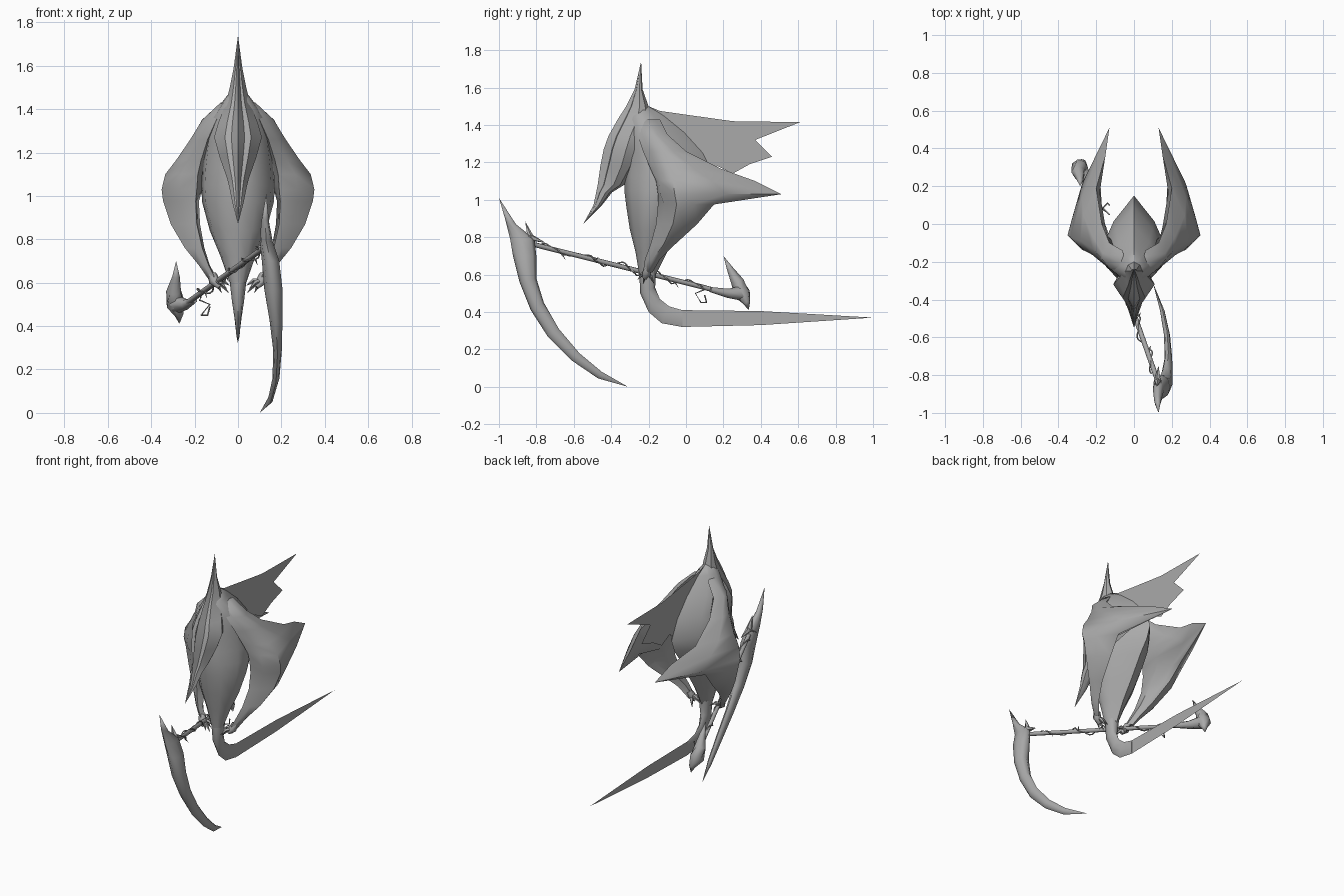
import bpy, bmesh, math
from mathutils import Vector

cube = bpy.data.objects.get("Cube")
if cube:
    bpy.data.objects.remove(cube)

grey = bpy.data.materials.new("stone grey")
grey.use_nodes = True
colour = (0.4, 0.4, 0.4, 1)
grey.diffuse_color = colour
grey.node_tree.nodes["Principled BSDF"].inputs["Base Color"].default_value = colour


def finish(name, bm, angle):
    """Turn a bmesh into a smooth shaded object."""
    bmesh.ops.remove_doubles(bm, verts=bm.verts, dist=0.0005)
    bmesh.ops.recalc_face_normals(bm, faces=bm.faces)
    mesh = bpy.data.meshes.new(name)
    bm.to_mesh(mesh)
    bm.free()
    mesh.materials.append(grey)
    obj = bpy.data.objects.new(name, mesh)
    bpy.context.collection.objects.link(obj)
    bpy.ops.object.select_all(action="DESELECT")
    obj.select_set(True)
    bpy.context.view_layer.objects.active = obj
    bpy.ops.object.shade_smooth_by_angle(angle=math.radians(angle))
    return obj


def loft(name, rings, angle=60):
    """Skin a series of rings that all have the same point count."""
    bm = bmesh.new()
    rows = [[bm.verts.new(p) for p in ring] for ring in rings]
    count = len(rows[0])
    for low, high in zip(rows, rows[1:]):
        for i in range(count):
            j = (i + 1) % count
            bm.faces.new((low[i], low[j], high[j], high[i]))
    bm.faces.new(rows[0])
    bm.faces.new(rows[-1])
    return finish(name, bm, angle)


def tube(name, path, radii, sides=6):
    """Round tube along a path with a radius for each point."""
    path = [Vector(p) for p in path]
    rings = []
    for i, p in enumerate(path):
        along = path[min(i + 1, len(path) - 1)] - path[max(i - 1, 0)]
        turn = along.to_track_quat("Z", "Y")
        rings.append([p + turn @ Vector((math.cos(a), math.sin(a), 0)) * radii[i]
                      for a in (math.tau * k / sides for k in range(sides))])
    return loft(name, rings)


def upright(name, rows, profile, angle=60):
    """Symmetric loft from rows of height, front, back, half width."""
    rings = []
    for z, front, back, w in rows:
        half = [(x * w, front + t * (back - front)) for x, t in profile]
        pts = [(0, front, z)] + [(x, y, z) for x, y in half]
        pts += [(0, back, z)] + [(-x, y, z) for x, y in reversed(half)]
        rings.append(pts)
    return loft(name, rings, angle)


def curved_blade(name, rows):
    """Oval loft from rows of outer edge, inner edge (y, z), centre x, half width."""
    rings = []
    for y1, z1, y2, z2, x, w in rows:
        y, z = (y1 + y2) / 2, (z1 + z2) / 2
        rings.append([(x + w * math.sin(a), y + math.cos(a) * (y1 - y),
                       z + math.cos(a) * (z1 - z))
                      for a in (math.tau * k / 8 for k in range(8))])
    return loft(name, rings)


def sheet(name, outline):
    """Thin upright membrane on the centre plane."""
    bm = bmesh.new()
    bm.faces.new([bm.verts.new((0, y, z)) for y, z in outline])
    return finish(name, bm, 60)


def mirror(obj):
    obj.modifiers.new("mirror", "MIRROR")


# Body
upright("body", [(1.5, -.26, -.2, .02), (1.45, -.31, -.12, .06), (1.36, -.32, -.01, .125),
                 (1.25, -.32, .09, .15), (1.13, -.33, .15, .165), (1.05, -.33, .12, .17),
                 (.97, -.32, .06, .165), (.84, -.3, -.02, .13), (.72, -.27, -.1, .08),
                 (.6, -.25, -.16, .038)],
        [(.5, .08), (.9, .25), (1, .45), (.65, .72)])

# Tail
curved_blade("tail_root", [(-.25, .62, -.16, .62, 0, .04), (-.245, .5, -.165, .53, 0, .028),
                           (-.2, .4, -.14, .47, 0, .016), (-.13, .34, -.09, .43, 0, .01),
                           (-.02, .32, -.02, .41, 0, .002)])
sheet("tail_blade", [(-.02, .32), (.4, .33), (1, .37), (.4, .405), (-.02, .41)])

# Ragged back fin
sheet("back_fin", [(-.2, 1.5), (-.14, 1.475), (0, 1.455), (.25, 1.42), (.61, 1.415),
                   (.37, 1.32), (.46, 1.23), (.34, 1.19), (.25, 1.14), (.17, 1.18),
                   (.08, 1.12), (-.1, 1.2)])

# Hood
upright("hood", [(1.74, -.24, -.24, 0), (1.59, -.275, -.232, .02), (1.5, -.32, -.2, .038),
                 (1.43, -.365, -.19, .055), (1.34, -.415, -.22, .09), (1.27, -.44, -.24, .11),
                 (1.18, -.458, -.27, .085), (1.08, -.472, -.33, .05), (1.04, -.48, -.395, .04),
                 (.97, -.495, -.45, .026), (.87, -.55, -.55, 0)],
        [(.28, .22), (.55, .24), (1, .6), (.75, .85)], 30)

# Winged sleeve: height, then front, outer, back and inner corners (x, y)
sleeve_rows = [
    (1.43, (.05, -.25), (.08, -.2), (.06, -.14), (.03, -.2)),
    (1.35, (.1, -.26), (.165, -.19), (.13, -.1), (.06, -.14)),
    (1.26, (.14, -.23), (.22, -.13), (.17, .0), (.1, -.1)),
    (1.165, (.17, -.19), (.285, -.09), (.2, .19), (.14, -.06)),
    (1.1, (.185, -.16), (.335, -.07), (.15, .37), (.15, -.02)),
    (1.03, (.19, -.15), (.352, -.06), (.13, .51), (.165, .0)),
    (.975, (.195, -.15), (.345, -.05), (.245, .15), (.18, .0)),
    (.87, (.19, -.16), (.31, -.07), (.23, .06), (.175, -.06)),
    (.76, (.165, -.19), (.245, -.12), (.195, -.06), (.155, -.12)),
    (.68, (.135, -.22), (.18, -.18), (.155, -.14), (.13, -.18)),
    (.61, (.1, -.23), (.13, -.21), (.12, -.18), (.09, -.2))]
rings = []
for z, *corners in sleeve_rows:
    front, outer, back, inner = [Vector((x, y, z)) for x, y in corners]
    side = outer.lerp(back, .5) + (outer - inner) * .18
    inside = inner.lerp(back, .5) + (outer - inner) * .17
    brow = front.lerp(outer, .5) + (front - back) * .05
    rings.append([front, brow, outer, side, back, inside, inner])
mirror(loft("sleeve", rings))

# Clawed hands
mirror(tube("hand", [(.12, -.2, .64), (.11, -.21, .61), (.085, -.22, .58)], [.02, .026, .012]))
for tip in [(.04, -.23, .55), (.05, -.26, .57), (.035, -.2, .585), (.075, -.17, .55)]:
    base = Vector((.11, -.21, .61))
    knuckle = base.lerp(Vector(tip), .5) + Vector((0, 0, .012))
    mirror(tube("claw", [base, knuckle, tip], [.012, .011, 0], 5))

# Scythe handle with a vine wound round it
top, end = Vector((.125, -.83, .765)), Vector((-.265, .28, .485))
tube("scythe_handle", [top, end], [.013, .013], 8)
turn = (end - top).to_track_quat("Z", "Y")
vine = []
for k in range(73):
    reach = .018 + .008 * math.sin(k * .9)
    spin = turn @ Vector((math.cos(k * .4), math.sin(k * .4), 0))
    vine.append(top.lerp(end, .04 + .011 * k) + spin * reach)
vine += [Vector(p) for p in [(-.13, .05, .5), (-.17, .08, .45), (-.14, .11, .45), (-.13, .1, .49)]]
tube("vine", vine, [.004] * len(vine), 5)
for k, drop in ((10, .03), (24, -.02), (40, .025), (60, .03)):
    tube("thorn", [vine[k], vine[k] + Vector((.01, .02, -drop))], [.005, 0], 4)

# Pommel spike at the rear end of the handle
tube("pommel", [(-.285, .2, .7), (-.285, .235, .63), (-.295, .275, .56), (-.288, .3, .5),
                (-.272, .325, .45), (-.27, .335, .41)], [0, .018, .036, .045, .02, 0], 7)
tube("pommel_neck", [(-.2, .13, .52), (-.24, .22, .5), (-.28, .29, .5)], [.014, .025, .04], 7)

# Scythe blade
curved_blade("scythe_blade", [
    (-1, 1.01, -1, 1.01, .13, 0), (-.965, .89, -.91, .87, .125, .018),
    (-.94, .79, -.81, .79, .13, .03), (-.925, .7, -.8, .7, .15, .04),
    (-.89, .56, -.8, .58, .163, .042), (-.83, .41, -.76, .45, .175, .03),
    (-.74, .27, -.68, .31, .182, .02), (-.61, .14, -.57, .18, .175, .016),
    (-.47, .045, -.45, .08, .15, .012), (-.31, .0, -.31, .0, .1, 0)])
for tip in [(.12, -.86, .885), (.13, -.75, .77)]:
    tube("blade_spur", [(.13, -.87, .77), (.125, -.83, .8), tip], [.03, .02, 0], 5)
